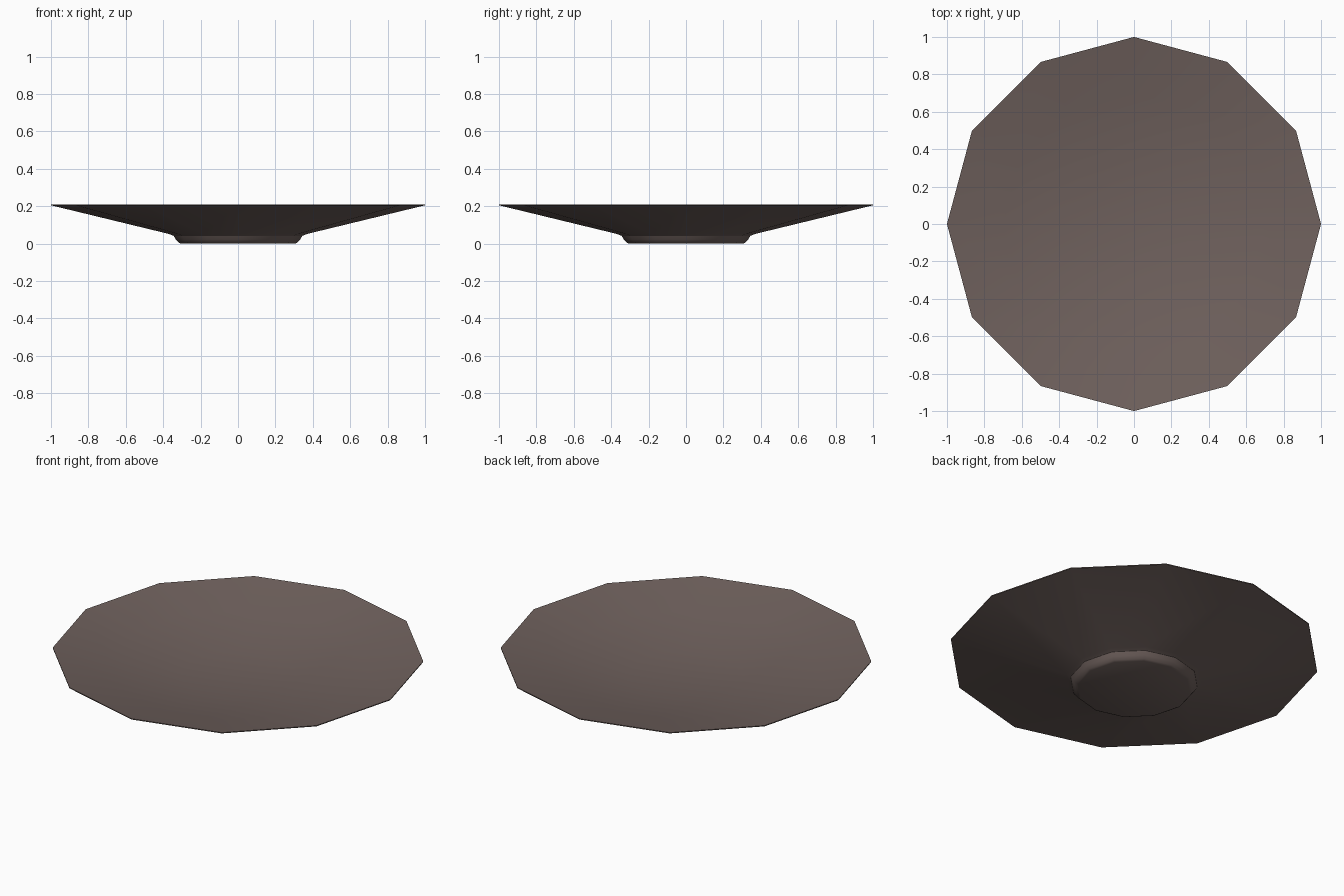
import bpy, bmesh, math

if "Cube" in bpy.data.objects:
    bpy.data.objects.remove(bpy.data.objects["Cube"])

SIDES = 12

# Closed profile (radius, height): foot, fillet, flared underside, rim, inside, well
profile = [(0.305, 0.0), (0.318, 0.006), (0.332, 0.022), (0.345, 0.042), (0.37, 0.052),
           (1.0, 0.205), (1.0, 0.21), (0.70, 0.147), (0.315, 0.085)]

bm = bmesh.new()
rings = []
for r, z in profile:
    rings.append([bm.verts.new((r * math.cos(2 * math.pi * i / SIDES),
                                r * math.sin(2 * math.pi * i / SIDES), z))
                  for i in range(SIDES)])

# Walls between neighbouring rings
for a, b in zip(rings, rings[1:]):
    for i in range(SIDES):
        j = (i + 1) % SIDES
        bm.faces.new((a[i], a[j], b[j], b[i]))

# Foot bottom and inner well floor
bm.faces.new(list(reversed(rings[0])))
bm.faces.new(rings[-1])
bmesh.ops.recalc_face_normals(bm, faces=bm.faces)

mesh = bpy.data.meshes.new("plate")
bm.to_mesh(mesh)
bm.free()
plate = bpy.data.objects.new("plate", mesh)
bpy.context.collection.objects.link(plate)

# Single brown-grey clay colour
clay = bpy.data.materials.new("brown_clay")
clay.diffuse_color = (0.16, 0.12, 0.11, 1.0)
clay.use_nodes = True
clay.node_tree.nodes["Principled BSDF"].inputs["Base Color"].default_value = clay.diffuse_color
mesh.materials.append(clay)

# Smooth sides with crisp rim and foot
bpy.context.view_layer.objects.active = plate
plate.select_set(True)
bpy.ops.object.shade_smooth_by_angle(angle=math.radians(35))
